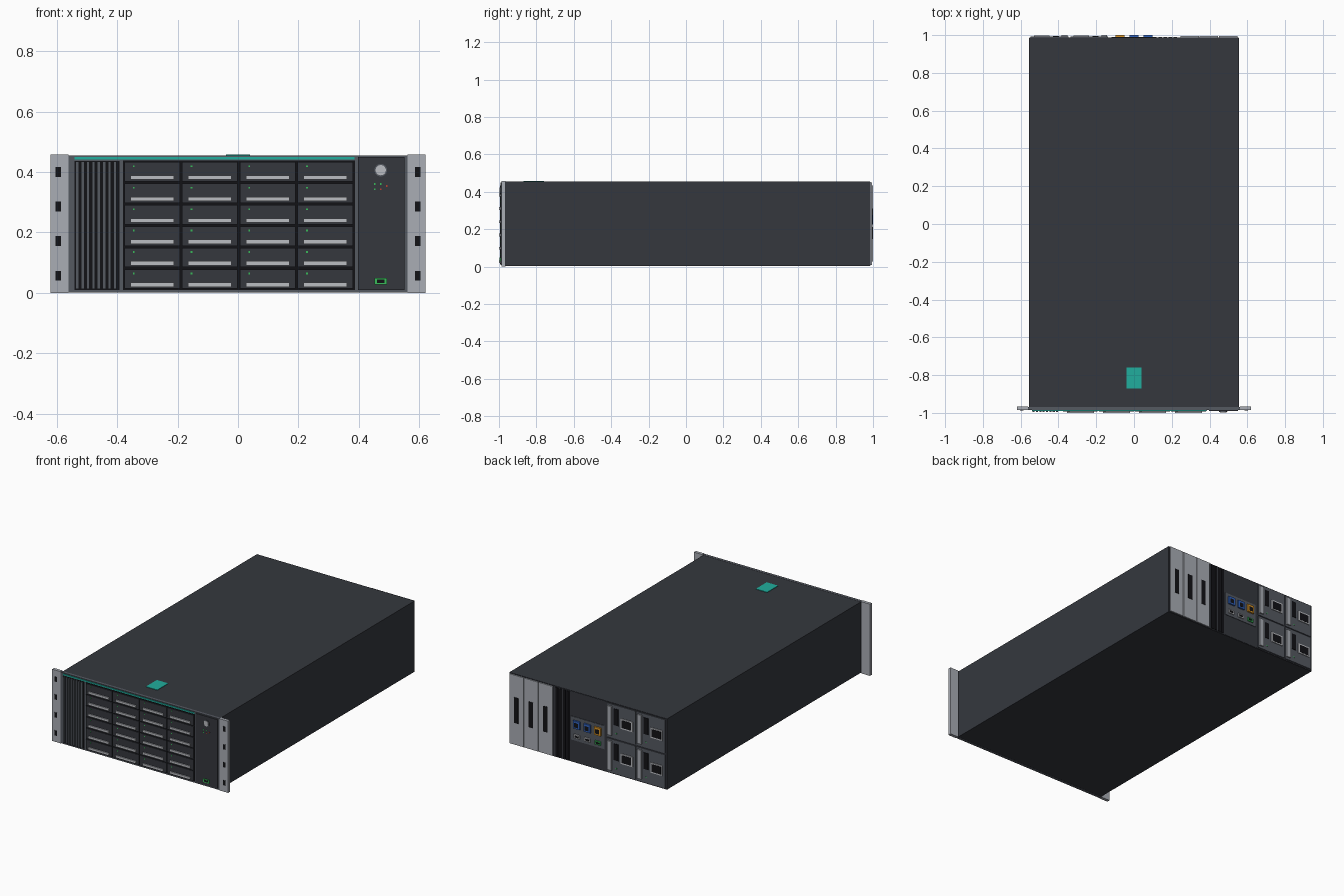
import bpy, bmesh
from mathutils import Matrix, Vector

if "Cube" in bpy.data.objects:
    bpy.data.objects.remove(bpy.data.objects["Cube"])


def material(name, r, g, b):
    m = bpy.data.materials.new(name)
    m.diffuse_color = (r, g, b, 1)
    m.use_nodes = True
    m.node_tree.nodes["Principled BSDF"].inputs["Base Color"].default_value = m.diffuse_color
    return m


SHELL = material("shell_charcoal", 0.035, 0.039, 0.048)
FRAME = material("frame_grey", 0.09, 0.1, 0.12)
STEEL = material("steel", 0.4, 0.42, 0.46)
PALE = material("pale_metal", 0.5, 0.51, 0.54)
BLACK = material("black", 0.006, 0.006, 0.008)
TEAL = material("teal", 0.015, 0.42, 0.34)
GREEN = material("green", 0.04, 0.5, 0.1)
RED = material("red", 0.5, 0.05, 0.03)
BLUE = material("blue", 0.03, 0.12, 0.5)
ORANGE = material("orange", 0.7, 0.3, 0.02)


def finish(name, bm, mat):
    me = bpy.data.meshes.new(name)
    bm.to_mesh(me)
    bm.free()
    me.materials.append(mat)
    ob = bpy.data.objects.new(name, me)
    bpy.context.collection.objects.link(ob)
    return ob


def boxes(name, mat, *items):
    """One object from boxes given as (x0, x1, y0, y1, z0, z1)."""
    bm = bmesh.new()
    for x0, x1, y0, y1, z0, z1 in items:
        mid = Vector((x0 + x1, y0 + y1, z0 + z1)) / 2
        size = Matrix.Diagonal((x1 - x0, y1 - y0, z1 - z0, 1))
        bmesh.ops.create_cube(bm, size=1, matrix=Matrix.Translation(mid) @ size)
    return finish(name, bm, mat)


def disc(name, mat, x, z, r, y0, y1):
    bm = bmesh.new()
    mtx = Matrix.Translation((x, (y0 + y1) / 2, z)) @ Matrix.Rotation(1.570796, 4, 'X')
    bmesh.ops.create_cone(bm, cap_ends=True, segments=24, radius1=r, radius2=r,
                          depth=y1 - y0, matrix=mtx)
    ob = finish(name, bm, mat)
    bpy.context.view_layer.objects.active = ob
    ob.select_set(True)
    bpy.ops.object.shade_smooth_by_angle()
    ob.select_set(False)


# Chassis, lid label and front frame
boxes("chassis", SHELL, (-.556, .556, -.97, .985, .003, .454))
boxes("lid_label", TEAL, (-.04, .04, -.87, -.76, .45, .457))
boxes("front_frame", FRAME, (-.56, .56, -.986, -.968, .002, .455))
boxes("accent_strip", TEAL, (-.54, .385, -.99, -.98, .441, .45))

# Rack ears with mounting slots
ears, slots = [], []
for s in (-1, 1):
    a, b = sorted((s * .56, s * .62))
    ears.append((a, b, -.986, -.966, 0, .457))
    for z in (.057, .172, .286, .4):
        slots.append((s * .594 - .009, s * .594 + .009, -.9875, -.98, z - .016, z + .016))
boxes("rack_ears", STEEL, *ears)
boxes("ear_slots", BLACK, *slots)

# Intake grille at the left of the front
boxes("grille_backing", BLACK, (-.541, -.392, -.988, -.98, .01, .437))
boxes("grille_fins", FRAME, *[(-.537 + i * .0178, -.526 + i * .0178, -.995, -.985, .013, .434)
                              for i in range(8)])

# Drive bays: four columns of six trays
boxes("bay_backing", BLACK, (-.38, .387, -.988, -.98, .01, .438))
trays, handles, tray_leds = [], [], []
for c in range(4):
    for r in range(6):
        x, z = -.376 + c * .191, .014 + r * .071
        trays.append((x, x + .184, -.993, -.984, z, z + .064))
        handles.append((x + .02, x + .164, -1, -.99, z + .006, z + .02))
        tray_leds.append((x + .028, x + .034, -.9945, -.99, z + .047, z + .053))
boxes("drive_trays", SHELL, *trays)
boxes("drive_handles", PALE, *handles)
boxes("drive_leds", GREEN, *tray_leds)

# Control panel
boxes("control_panel", SHELL, (.396, .55, -.991, -.98, .01, .449))
disc("power_button_ring", FRAME, .472, .406, .021, -.994, -.98)
disc("power_button", PALE, .472, .406, .017, -.998, -.98)
for mat, name, spots in ((GREEN, "status_leds", ((.452, .36), (.472, .36), (.452, .343))),
                         (RED, "warning_leds", ((.472, .343), (.492, .354)))):
    boxes(name, mat, *[(x - .003, x + .003, -.993, -.985, z - .003, z + .003) for x, z in spots])
boxes("front_port_shell", GREEN, (.452, .492, -.996, -.98, .028, .05))
boxes("front_port_socket", BLACK, (.459, .485, -.997, -.99, .033, .045))

# Rear panel and expansion blades
boxes("rear_panel", SHELL, (-.553, .553, .98, .987, .005, .452))
blades, blade_slots = [], []
for x in (.5, .397, .294):
    blades.append((x - .049, x + .049, .983, .994, .008, .45))
    blade_slots.append((x - .015, x + .015, .985, .9965, .147, .31))
boxes("expansion_blades", STEEL, *blades)
boxes("blade_slots", BLACK, *blade_slots)

# Rear louvres
boxes("rear_louvres", BLACK, *[(.13 + i * .026, .149 + i * .026, .98, .99, .01, .448)
                               for i in range(4)])

# Input and output ports
boxes("port_plate", FRAME, (-.118, .118, .983, .99, .145, .295))
for x, top, low in ((.074, BLUE, PALE), (0, BLUE, PALE), (-.074, ORANGE, GREEN)):
    boxes("network_port", top, (x - .024, x + .024, .985, 1, .225, .275))
    boxes("network_socket", BLACK, (x - .014, x + .014, .99, 1.001 - .0005, .234, .262))
    boxes("small_port", low, (x - .02, x + .02, .985, .997, .163, .187))
    boxes("small_socket", BLACK, (x - .013, x + .013, .99, .998, .169, .181))

# Power supplies, two by two
cases, grips, fans, rims, sockets, leds = [], [], [], [], [], []
for x in (-.137, -.347):
    for z in (.012, .235):
        cases.append((x - .2, x, .983, .992, z, z + .213))
        grips.append((x - .036, x - .006, .985, 1, z + .015, z + .2))
        fans.append((x - .082, x - .05, .985, .995, z + .085, z + .19))
        rims.append((x - .183, x - .1, .985, .997, z + .075, z + .14))
        sockets.append((x - .174, x - .109, .99, .9985, z + .083, z + .132))
        leds.append((x - .07, x - .062, .985, .994, z + .03, z + .038))
boxes("power_supplies", FRAME, *cases)
boxes("power_supply_grips", STEEL, *grips)
boxes("power_supply_vents", BLACK, *fans)
boxes("power_inlet_rims", PALE, *rims)
boxes("power_inlet_sockets", BLACK, *sockets)
boxes("power_supply_leds", GREEN, *leds)
